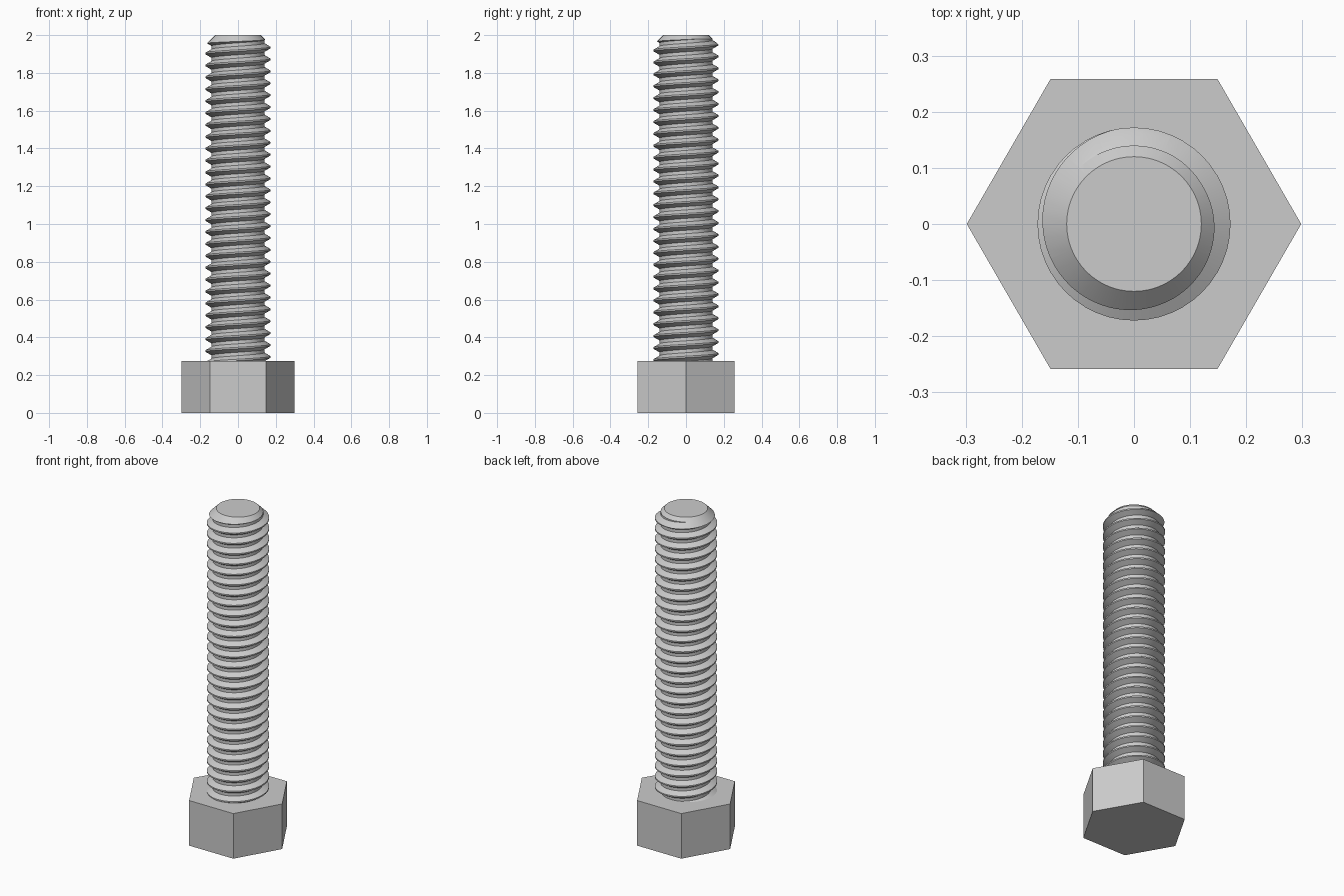
import bpy, bmesh
from math import sin, cos, pi, tau

if "Cube" in bpy.data.objects:
    bpy.data.objects.remove(bpy.data.objects["Cube"], do_unlink=True)

HEAD_R, HEAD_H, TOP = 0.298, 0.275, 2.0
CREST_R, ROOT_R, TIP_R = 0.172, 0.14, 0.12
PITCH, STEPS, TURNS = 0.063, 48, 34

# Steel material
steel = bpy.data.materials.new("grey_steel")
steel.use_nodes = True
colour = (0.6, 0.6, 0.6, 1)
steel.diffuse_color = colour
steel.node_tree.nodes["Principled BSDF"].inputs["Base Color"].default_value = colour


def make_object(name, bm):
    bmesh.ops.recalc_face_normals(bm, faces=bm.faces)
    mesh = bpy.data.meshes.new(name)
    bm.to_mesh(mesh)
    bm.free()
    mesh.materials.append(steel)
    obj = bpy.data.objects.new(name, mesh)
    bpy.context.collection.objects.link(obj)
    return obj


def lathe(name, profile, sides):
    """Closed solid from (radius, height) rings."""
    bm = bmesh.new()
    rings = [[bm.verts.new((r * cos(tau * i / sides), r * sin(tau * i / sides), z))
              for i in range(sides)] for r, z in profile]
    for low, high in zip(rings, rings[1:]):
        for i in range(sides):
            j = (i + 1) % sides
            bm.faces.new((low[i], low[j], high[j], high[i]))
    bm.faces.new(rings[0][::-1])
    bm.faces.new(rings[-1])
    return make_object(name, bm)


def threaded_rod(name):
    """Right-hand helical thread, overlong at both ends."""
    bm = bmesh.new()
    start = TOP - 0.05 - PITCH * (TURNS - 3)      # crest height at +y, lowest turn
    profile = [(CREST_R, -0.004), (CREST_R, 0.004),
               (ROOT_R, 0.0225), (ROOT_R, PITCH - 0.0225)]
    count = len(profile)
    helix = []
    for k in range(TURNS * STEPS + 1):
        a = pi / 2 + tau * k / STEPS
        z = start + PITCH * k / STEPS
        helix.append([bm.verts.new((r * cos(a), r * sin(a), z + dz)) for r, dz in profile])
    for k in range(TURNS * STEPS):
        a, b = helix[k], helix[k + 1]
        for p in range(count - 1):
            bm.faces.new((a[p], b[p], b[p + 1], a[p + 1]))
        # Join to the crest one turn above
        if k + STEPS < TURNS * STEPS:
            c, d = helix[k + STEPS], helix[k + STEPS + 1]
            bm.faces.new((a[-1], b[-1], d[0], c[0]))
    # Close both open ends with fans to the axis
    open_edges = [e for e in bm.edges if e.is_boundary]
    middle = start + PITCH * TURNS / 2
    for upper in (False, True):
        edges = [e for e in open_edges if (e.verts[0].co.z > middle) == upper]
        height = sum(e.verts[0].co.z for e in edges) / len(edges)
        hub = bm.verts.new((0, 0, height))
        for e in edges:
            bm.faces.new((e.verts[0], e.verts[1], hub))
    # Bridge the slivers left where the first and last turns start
    loose = [e for e in bm.edges if e.is_boundary]
    if loose:
        bmesh.ops.holes_fill(bm, edges=loose, sides=0)
    return make_object(name, bm)


# Hexagonal head
lathe("hex_head", [(HEAD_R, 0), (HEAD_R, HEAD_H)], 6)

# Threaded shank, trimmed to a chamfered tip
shank = threaded_rod("threaded_shank")
reach = 0.1
trim = lathe("tip_trim", [(TIP_R + reach, HEAD_H - 0.04), (TIP_R + reach, TOP - reach),
                          (TIP_R, TOP)], 64)
cut = shank.modifiers.new("chamfer", "BOOLEAN")
cut.operation = "INTERSECT"
cut.solver = "EXACT"
cut.object = trim
bpy.context.view_layer.update()
evaluated = shank.evaluated_get(bpy.context.evaluated_depsgraph_get())
trimmed = bpy.data.meshes.new_from_object(evaluated)
shank.modifiers.clear()
shank.data = trimmed
bpy.data.objects.remove(trim, do_unlink=True)

# Smooth round the thread, sharp at crests and chamfer
bpy.ops.object.select_all(action="DESELECT")
shank.select_set(True)
bpy.context.view_layer.objects.active = shank
bpy.ops.object.shade_smooth_by_angle(angle=pi / 7)
